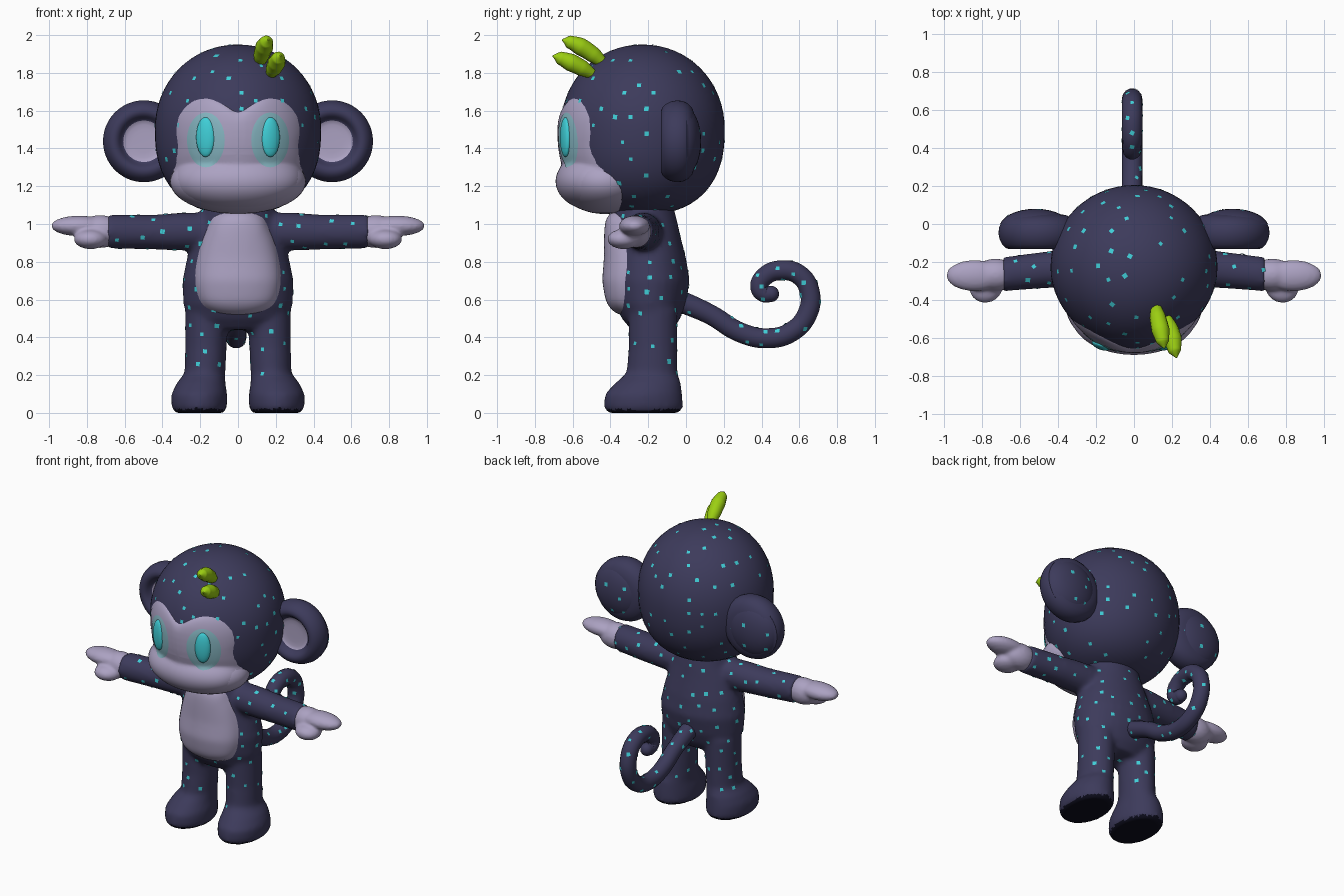
import bpy, bmesh, math, random
from mathutils import Vector, Matrix
from mathutils.bvhtree import BVHTree

random.seed(7)
if "Cube" in bpy.data.objects:
    bpy.data.objects.remove(bpy.data.objects["Cube"], do_unlink=True)


def material(name, r, g, b):
    m = bpy.data.materials.new(name)
    m.use_nodes = True
    m.diffuse_color = (r, g, b, 1)
    node = next(n for n in m.node_tree.nodes if n.type == 'BSDF_PRINCIPLED')
    node.inputs["Base Color"].default_value = (r, g, b, 1)
    node.inputs["Roughness"].default_value = 0.7
    return m


NAVY = material("navy fur", .046, .043, .105)
LILAC = material("lilac skin", .41, .36, .54)
CYAN = material("cyan glow", .05, .62, .68)
HALO = material("pale cyan halo", .24, .47, .54)
GREEN = material("leaf green", .33, .62, .006)
SOLE = material("dark sole", .004, .004, .012)


def finish(name, bm, *mats, normals=True):
    if normals:
        bmesh.ops.recalc_face_normals(bm, faces=bm.faces)
    for f in bm.faces:
        f.smooth = True
    me = bpy.data.meshes.new(name)
    bm.to_mesh(me)
    bm.free()
    ob = bpy.data.objects.new(name, me)
    bpy.context.collection.objects.link(ob)
    for m in mats:
        me.materials.append(m)
    return ob


def bake(ob, mat):
    """Turn curves and modifiers into a plain smooth mesh."""
    dg = bpy.context.evaluated_depsgraph_get()
    me = bpy.data.meshes.new_from_object(ob.evaluated_get(dg))
    name = ob.name
    bpy.data.objects.remove(ob, do_unlink=True)
    me.materials.clear()
    me.materials.append(mat)
    me.polygons.foreach_set("use_smooth", [True] * len(me.polygons))
    new = bpy.data.objects.new(name, me)
    bpy.context.collection.objects.link(new)
    return new


def fuse(ob, mat, voxel, rounds):
    """Melt overlapping volumes into one soft skin."""
    r = ob.modifiers.new("fuse", 'REMESH')
    r.mode, r.voxel_size = 'VOXEL', voxel
    s = ob.modifiers.new("soften", 'SMOOTH')
    s.factor, s.iterations = 0.5, rounds
    return bake(ob, mat)


def loft(bm, sections, along_x=False, side=1, n=32):
    """Stack ellipses (position, centre a, centre b, radius a, radius b)."""
    rings = []
    for p, ca, cb, ra, rb in sections:
        ring = []
        for i in range(n):
            t = math.tau * i / n
            a, b = ca + ra * math.cos(t), cb + rb * math.sin(t)
            ring.append(bm.verts.new((side * p, a, b) if along_x else (side * a, b, p)))
        rings.append(ring)
    for r, q in zip(rings, rings[1:]):
        for i in range(n):
            bm.faces.new((r[i], r[i - 1], q[i - 1], q[i]))
    bm.faces.new(rings[0])
    bm.faces.new(rings[-1])


def ball(bm, centre, radii, turn=0, segs=32):
    m = Matrix.Translation(centre) @ Matrix.Rotation(turn, 4, 'Z') @ Matrix.Diagonal((*radii, 1))
    return bmesh.ops.create_uvsphere(bm, u_segments=segs, v_segments=segs // 2, radius=1, matrix=m)["verts"]


def tree(ob):
    bm = bmesh.new()
    bm.from_mesh(ob.data)
    t = BVHTree.FromBMesh(bm)
    bm.free()
    return t


def front_y(trees, x, z):
    hits = [t.ray_cast(Vector((x, -3, z)), Vector((0, 1, 0)))[0] for t in trees]
    return min((h.y for h in hits if h), default=None)


def patch(name, outline, centre, trees, lift, sink, mat, rings=16, rounds=0):
    """Front plate that follows the surface below it, with a sunk rim."""
    bm = bmesh.new()
    grid, last = [], 0
    for k in range(rings + 1):
        t = k / rings
        row = []
        for x, z in outline if k else [centre]:
            px, pz = centre[0] + (x - centre[0]) * t, centre[1] + (z - centre[1]) * t
            y = front_y(trees, px, pz)
            last = last if y is None else y
            row.append(bm.verts.new((px, last - lift * math.sqrt(1 - t ** 6) + sink * t ** 12, pz)))
        grid.append(row)
    n = len(outline)
    for i in range(n):
        bm.faces.new((grid[0][0], grid[1][i - 1], grid[1][i]))
        for a, b in zip(grid[1:], grid[2:]):
            bm.faces.new((a[i], a[i - 1], b[i - 1], b[i]))
    ob = finish(name, bm, mat)
    if sum(f.normal.y for f in ob.data.polygons) > 0:
        ob.data.flip_normals()
    if rounds:
        s = ob.modifiers.new("soften", 'SMOOTH')
        s.factor, s.iterations = 0.5, rounds
        ob = bake(ob, mat)
    return ob


def mirrored_outline(half, steps=5):
    """Closed smooth outline through half a silhouette and its mirror."""
    pts = [Vector(p) for p in half] + [Vector((-x, z)) for x, z in half[-2:0:-1]]
    out, n = [], len(pts)
    for i in range(n):
        a, b, c, d = (pts[(i + k - 1) % n] for k in range(4))
        for s in range(steps):
            t = s / steps
            out.append(tuple(b + (c - a) * t / 2 + (a * 2 - b * 5 + c * 4 - d) * t * t / 2
                             + (b * 3 - a - c * 3 + d) * t ** 3 / 2))
    return out


def tube(name, points, radii, width, mat):
    cu = bpy.data.curves.new(name, 'CURVE')
    cu.dimensions, cu.bevel_depth, cu.bevel_resolution = '3D', width, 5
    cu.use_fill_caps, cu.resolution_u = True, 8
    sp = cu.splines.new('BEZIER')
    sp.bezier_points.add(len(points) - 1)
    for bp, co, r in zip(sp.bezier_points, points, radii):
        bp.co, bp.radius = co, r
        bp.handle_left_type = bp.handle_right_type = 'AUTO'
    ob = bpy.data.objects.new(name, cu)
    bpy.context.collection.objects.link(ob)
    return bake(ob, mat)


def speckle(ob, count, gap, low=0.0, size=.011):
    """Scatter thin square flecks over an object."""
    polys = [p for p in ob.data.polygons if p.center.z > low]
    picks = random.choices(polys, weights=[p.area for p in polys], k=count * 12)
    bm, placed = bmesh.new(), []
    for p in picks:
        if len(placed) == count or any((p.center - q).length < gap for q in placed):
            continue
        placed.append(p.center.copy())
        u = p.normal.cross(Vector((.1, .05, 1))).normalized() * size * random.uniform(.8, 1.15)
        v = p.normal.cross(u)
        c = p.center + p.normal * .003
        bm.faces.new([bm.verts.new(c + a * u + b * v) for a, b in ((-1, -1), (1, -1), (1, 1), (-1, 1))])
    finish(ob.name + "_flecks", bm, CYAN, normals=False)


# Body: torso, legs with feet, and arms fused together
bm = bmesh.new()
loft(bm, [(.44, 0, -.18, .2, .11), (.5, 0, -.185, .27, .155), (.58, 0, -.19, .29, .19),
          (.7, 0, -.19, .295, .21), (.82, 0, -.195, .27, .195), (.94, 0, -.21, .235, .18),
          (1.03, 0, -.22, .2, .17), (1.14, 0, -.23, .18, .15)])
for s in (1, -1):
    loft(bm, [(0, .205, -.225, .13, .19), (.03, .205, -.225, .147, .21), (.1, .205, -.225, .148, .205),
              (.16, .195, -.2, .128, .172), (.21, .175, -.18, .108, .135), (.35, .17, -.175, .11, .128),
              (.55, .165, -.175, .115, .13)], side=s)
    loft(bm, [(.1, -.22, .96, .1, .1), (.3, -.23, .96, .1, .1), (.45, -.24, .957, .097, .092),
              (.69, -.265, .96, .09, .09)], along_x=True, side=s)
body = fuse(finish("body", bm, NAVY), NAVY, .016, 7)
body.data.materials.append(SOLE)
for p in body.data.polygons:
    if p.center.z < .03 and p.normal.z < -.5:
        p.material_index = 1
speckle(body, 150, .075, low=.2)

# Belly
belly = mirrored_outline([(0, 1.07), (.12, 1.05), (.17, .97), (.215, .84), (.232, .7), (.2, .58), (.12, .53), (0, .515)])
patch("belly", belly, (0, .77), [tree(body)], .045, .01, LILAC, rounds=2)

# Hands: palm, mitten fingers and thumb
for s, side in ((1, "left"), (-1, "right")):
    bm = bmesh.new()
    ball(bm, (s * .73, -.268, .96), (.12, .085, .087))
    ball(bm, (s * .84, -.272, .99), (.15, .082, .054))
    ball(bm, (s * .78, -.33, .92), (.09, .085, .053), turn=-s * .5)
    fuse(finish(side + "_hand", bm, LILAC), LILAC, .011, 4)

# Head: rounded skull, fuller below and narrower towards the face
bm = bmesh.new()
for v in ball(bm, (0, 0, 0), (1, 1, 1), segs=64):
    p = 2.4 if v.co.z < 0 else 2.05
    r = math.hypot(v.co.x, v.co.y)
    v.co /= (r ** p + abs(v.co.z) ** p) ** (1 / p)
    v.co.x *= 1 - .1 * max(0, -v.co.y) ** 2
    v.co = Vector((v.co.x * .44, v.co.y * .435 - .23, v.co.z * .45 + 1.5))
head = finish("head", bm, NAVY)
speckle(head, 120, .085)

# Muzzle and heart-shaped face
bm = bmesh.new()
ball(bm, (0, -.43, 1.225), (.36, .245, .172), segs=48)
muzzle = finish("muzzle", bm, LILAC)
face_line = mirrored_outline([(0, 1.6), (.08, 1.645), (.17, 1.68), (.26, 1.66), (.325, 1.59), (.345, 1.5), (.335, 1.42),
                              (.345, 1.33), (.345, 1.26), (.32, 1.17), (.24, 1.11), (.12, 1.075), (0, 1.07)])
face = patch("face", face_line, (0, 1.37), [tree(head), tree(muzzle)], .016, .012, LILAC, rings=24, rounds=4)

# Eyes: pale halo plate and raised oval
face_tree = [tree(face)]
for s, side in ((1, "left"), (-1, "right")):
    oval = [(s * .17 + .1 * math.cos(a), 1.445 + .145 * math.sin(a))
            for a in (math.tau * i / 40 for i in range(40))]
    patch(side + "_eye_halo", oval, (s * .17, 1.445), face_tree, .005, -.003, HALO, rings=10)
    bm = bmesh.new()
    ball(bm, (s * .172, front_y(face_tree, s * .172, 1.46), 1.46), (.052, .025, .105), turn=s * .35)
    finish(side + "_eye", bm, CYAN)

# Ears: turned cups with a lilac hollow
cup = [(.001, -.06), (.06, -.06), (.118, -.062), (.128, -.095), (.16, -.115), (.2, -.09),
       (.224, -.025), (.208, .04), (.15, .078), (.001, .085)]
for s, side in ((1, "left"), (-1, "right")):
    bm = bmesh.new()
    loft(bm, [(y, 0, 0, r, r) for r, y in cup], n=40)
    for f in bm.faces:
        c = f.calc_center_median()
        f.material_index = int(c.z < -.05 and math.hypot(c.x, c.y) < .12)
    bm.transform(Matrix.Translation((s * .498, -.025, 1.438)) @ Matrix.Rotation(-math.pi / 2, 4, 'X'))
    ear = finish(side + "_ear", bm, NAVY, LILAC)
    sub = ear.modifiers.new("round", 'SUBSURF')
    sub.levels = sub.render_levels = 1
    bm = bmesh.new()
    ball(bm, (s * .52, -.02, 1.438), (.19, .1, .19))
    back = finish(side + "_ear_back", bm, NAVY)
    for v in back.data.vertices:
        v.co.y = max(v.co.y, 0.0)
    speckle(back, 14, .08)

# Curled tail
tail_path = [(-.05, .6), (.13, .52), (.29, .425), (.43, .395), (.56, .43), (.645, .53), (.655, .64),
             (.6, .73), (.505, .755), (.42, .725), (.388, .665), (.415, .63), (.45, .63)]
tail = tube("tail", [(-.01, y, z) for y, z in tail_path], [1.1] + [1] * 8 + [.95, .9, .85, .8], .054, NAVY)
speckle(tail, 42, .06)
bm = bmesh.new()
ball(bm, (-.01, .45, .63), (.043, .043, .043), segs=16)
finish("tail_tip", bm, NAVY)

# Leaf tuft on the brow
tuft = [.6, 1, 1.1, .8, .1]
tube("upper_leaf", [(.115, -.43, 1.845), (.125, -.49, 1.895), (.14, -.56, 1.94), (.152, -.62, 1.965), (.16, -.655, 1.975)],
     tuft, .043, GREEN)
tube("lower_leaf", [(.17, -.49, 1.79), (.19, -.55, 1.825), (.205, -.61, 1.855), (.215, -.67, 1.88), (.225, -.705, 1.89)],
     tuft, .043, GREEN)
